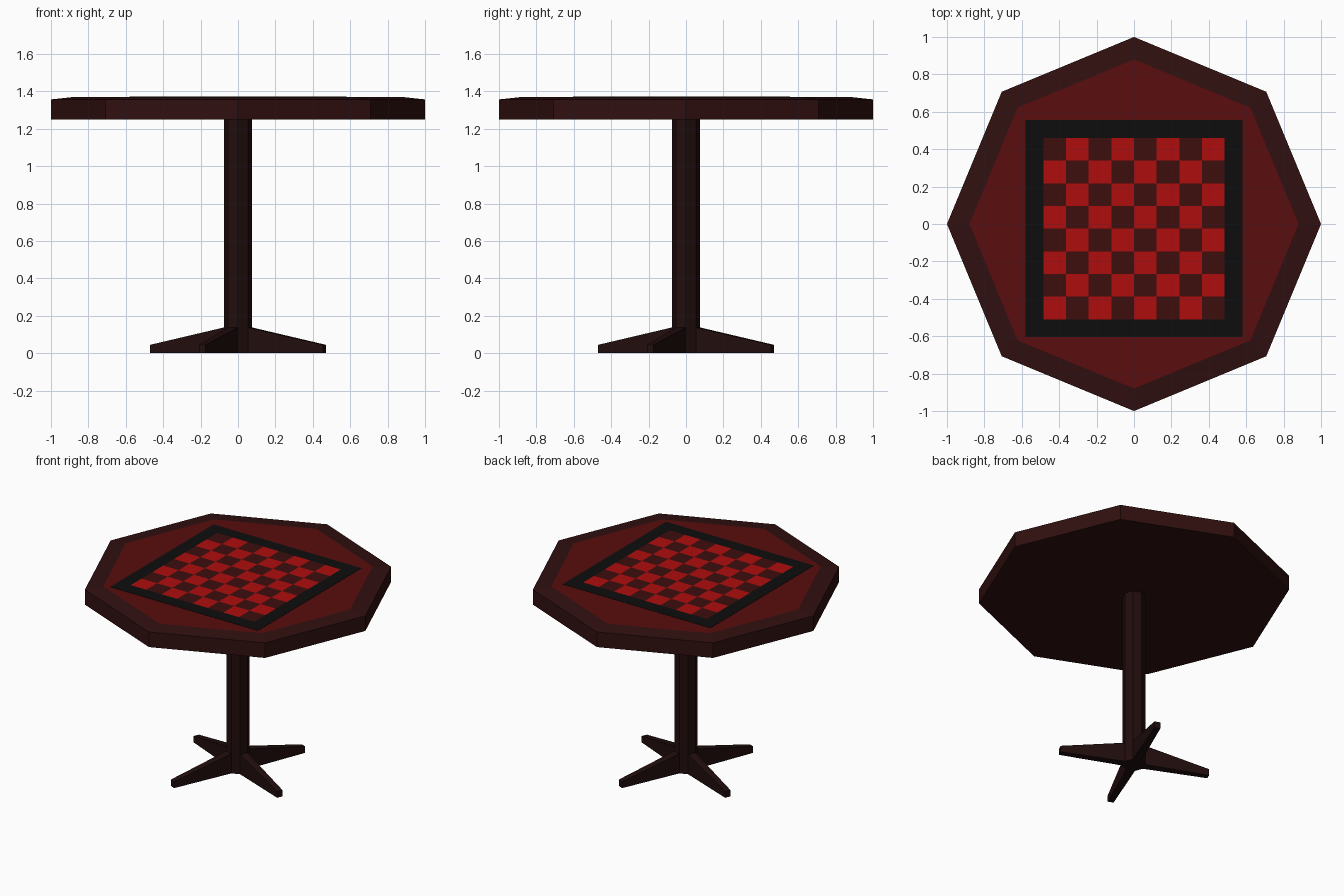
import bpy, bmesh
from math import cos, sin, pi, radians
from mathutils import Matrix

if "Cube" in bpy.data.objects:
    bpy.data.objects.remove(bpy.data.objects["Cube"])


def material(name, r, g, b):
    m = bpy.data.materials.new(name)
    m.diffuse_color = (r, g, b, 1)
    m.use_nodes = True
    m.node_tree.nodes["Principled BSDF"].inputs["Base Color"].default_value = m.diffuse_color
    return m


RIM = material("dark_rim_wood", 0.03, 0.005, 0.005)
PANEL = material("red_panel", 0.1, 0.004, 0.004)
BASE = material("dark_base_wood", 0.015, 0.004, 0.004)
BLACK = material("black_border", 0.004, 0.004, 0.004)
RED = material("red_square", 0.42, 0.004, 0.004)
DARK = material("dark_square", 0.048, 0.004, 0.004)


def finish(name, bm, *mats):
    mesh = bpy.data.meshes.new(name)
    bm.normal_update()
    bm.to_mesh(mesh)
    bm.free()
    for m in mats:
        mesh.materials.append(m)
    ob = bpy.data.objects.new(name, mesh)
    bpy.context.collection.objects.link(ob)
    return ob


def octagon_stack(name, rings, *mats):
    """Closed eight-sided solid through (radius, z) rings, last material on the cap."""
    bm = bmesh.new()
    loops = [[bm.verts.new((r * cos(i * pi / 4), r * sin(i * pi / 4), z))
              for i in range(8)] for r, z in rings]
    for a, b in zip(loops, loops[1:]):
        for i in range(8):
            j = (i + 1) % 8
            bm.faces.new((a[i], a[j], b[j], b[i]))
    bm.faces.new(loops[0][::-1])
    bm.faces.new(loops[-1]).material_index = len(mats) - 1
    return finish(name, bm, *mats)


# Octagonal top with a chamfered rim around a red panel, and the column
octagon_stack("table_top", [(1, 1.25), (1, 1.357), (0.88, 1.37)], RIM, PANEL)
octagon_stack("column", [(0.075, 0), (0.075, 1.25)], BASE)

# Black board slab, set slightly off centre
BOARD_Y = -0.025
bm = bmesh.new()
bmesh.ops.create_cube(bm, size=1, matrix=Matrix.Translation((0, BOARD_Y, 1.3675))
                      @ Matrix.Diagonal((1.16, 1.16, 0.008, 1)))
finish("board_border", bm, BLACK)

# Eight by eight playing squares, red in the top-left corner
bm = bmesh.new()
bmesh.ops.create_grid(bm, x_segments=8, y_segments=8, size=0.485,
                      matrix=Matrix.Translation((0, BOARD_Y, 1.3725)))
for f in bm.faces:
    c = f.calc_center_median()
    col = int((c.x + 0.485) / 0.12125)
    row = int((c.y - BOARD_Y + 0.485) / 0.12125)
    f.material_index = (col + row + 1) % 2
finish("board_squares", bm, DARK, RED)

# Four tapered feet growing out of alternate column faces
for k in range(4):
    bm = bmesh.new()
    sections = [(0.06, 0.0287, 0.14), (0.5, 0.02, 0.045)]  # distance, half width, height
    a, b = [[bm.verts.new(p) for p in ((d, -w, 0), (d, w, 0), (d, w, h), (d, -w, h))]
            for d, w, h in sections]
    for i in range(4):
        j = (i + 1) % 4
        bm.faces.new((a[i], b[i], b[j], a[j]))
    bm.faces.new(a)
    bm.faces.new(b)
    bmesh.ops.recalc_face_normals(bm, faces=bm.faces)
    bm.transform(Matrix.Rotation(radians(-22.5 + 90 * k), 4, 'Z'))
    finish(f"foot_{k + 1}", bm, BASE)
